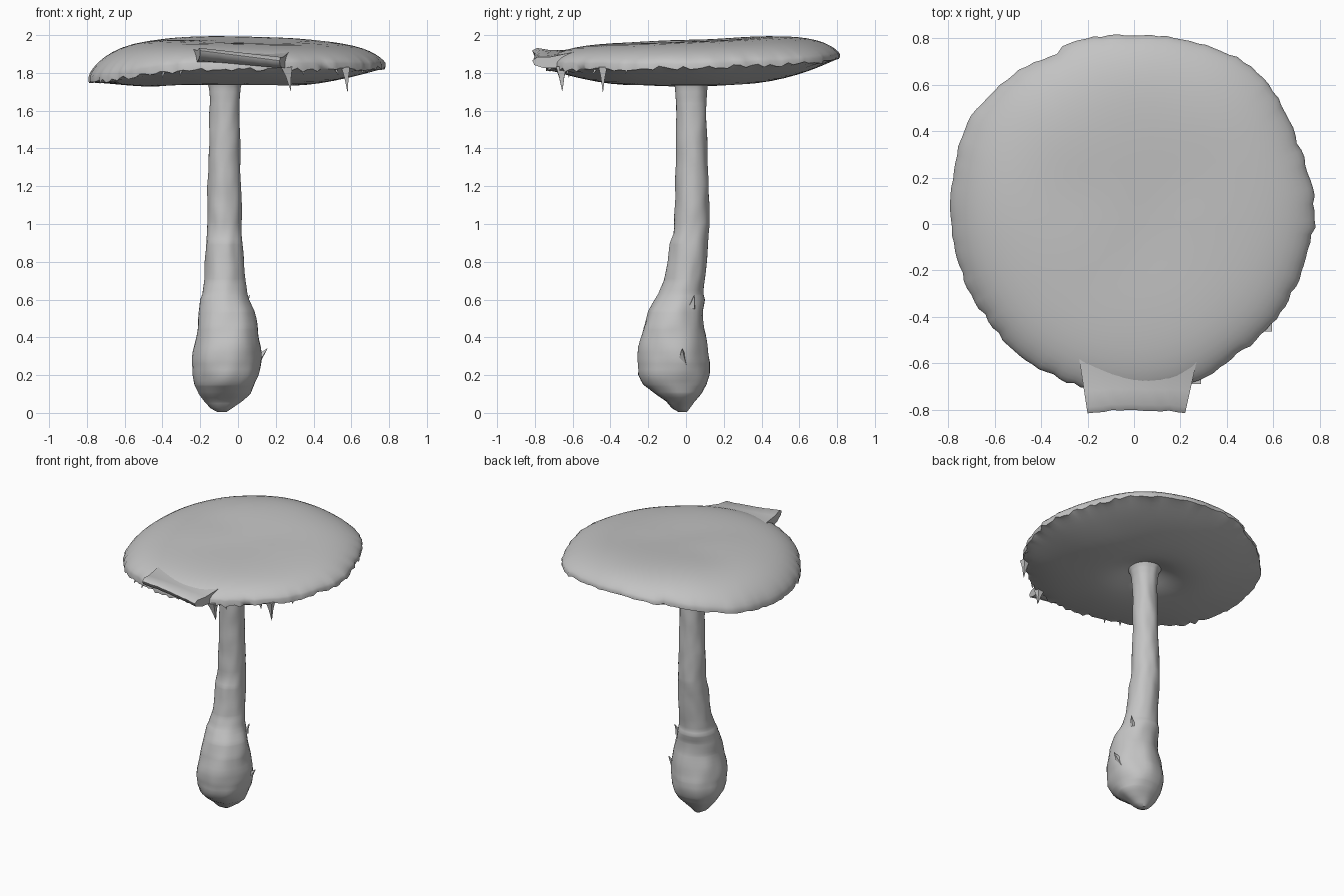
import bpy, bmesh, math, random
from mathutils import Vector, noise

if "Cube" in bpy.data.objects:
    bpy.data.objects.remove(bpy.data.objects["Cube"])

random.seed(4)
grey = bpy.data.materials.new("plain grey")
grey.diffuse_color = (0.55, 0.55, 0.55, 1)
grey.use_nodes = True
grey.node_tree.nodes["Principled BSDF"].inputs["Base Color"].default_value = grey.diffuse_color


def lerp_table(table, t):
    """Linear interpolation of rows (key, values...)."""
    for a, b in zip(table, table[1:]):
        if t <= b[0]:
            k = max(0.0, (t - a[0]) / (b[0] - a[0]))
            return [p + (q - p) * k for p, q in zip(a[1:], b[1:])]
    return list(table[-1][1:])


def skin(name, rings, smooth=40):
    """Closed skin over rings of equal point count, with fan caps."""
    bm = bmesh.new()
    loops = [[bm.verts.new(p) for p in ring] for ring in rings]
    n = len(loops[0])
    for a, b in zip(loops, loops[1:]):
        for i in range(n):
            j = (i + 1) % n
            bm.faces.new((a[i], a[j], b[j], b[i]))
    for loop in (loops[0], loops[-1]):
        mid = sum((v.co for v in loop), Vector()) / n
        c = bm.verts.new(mid)
        for i in range(n):
            bm.faces.new((c, loop[i], loop[(i + 1) % n]))
    bmesh.ops.recalc_face_normals(bm, faces=bm.faces)
    mesh = bpy.data.meshes.new(name)
    bm.to_mesh(mesh)
    bm.free()
    obj = bpy.data.objects.new(name, mesh)
    bpy.context.collection.objects.link(obj)
    mesh.materials.append(grey)
    bpy.ops.object.select_all(action='DESELECT')
    obj.select_set(True)
    bpy.context.view_layer.objects.active = obj
    bpy.ops.object.shade_smooth_by_angle(angle=math.radians(smooth))
    return obj


def shred(name, base, tip, width):
    """Flat torn spike running from base to tip."""
    base, tip = Vector(base), Vector(tip)
    axis = (tip - base).normalized()
    side = axis.orthogonal().normalized()
    other = axis.cross(side)
    rings = []
    for t, w in ((0, 1), (0.4, 0.5), (1, 0.04)):
        c = base.lerp(tip, t)
        rings.append([c + (side * math.cos(a) + other * math.sin(a)) * width * w
                      for a in (0, math.pi / 2, math.pi, 1.5 * math.pi)])
    skin(name, rings)


# Cap rim: angle, radius, lower edge height, edge thickness
RIM = [(0, .78, 1.83, .02), (25, .775, 1.84, .02), (42, .81, 1.85, .02),
       (54, .83, 1.86, .02), (70, .805, 1.875, .015), (90, .792, 1.885, .015),
       (112, .81, 1.87, .015), (115, .785, 1.865, .015), (128, .81, 1.84, .02),
       (150, .83, 1.785, .02), (170, .795, 1.755, .025), (190, .78, 1.75, .025),
       (210, .765, 1.765, .025), (232, .76, 1.80, .03), (251, .755, 1.82, .035),
       (270, .755, 1.825, .035), (290, .75, 1.82, .035), (308, .73, 1.82, .03),
       (324, .745, 1.82, .03), (345, .755, 1.83, .02), (360, .78, 1.83, .02)]
SEG = 144
rim = []
for i in range(SEG):
    deg = 360 * i / SEG
    # average over neighbouring angles so the crown stays smooth
    soft = [lerp_table(RIM, (deg + d) % 360) for d in (-8, -4, 0, 4, 8)]
    r, z, th = (sum(c) / 5 for c in zip(*soft))
    edge_r = lerp_table(RIM, deg)[0]
    torn = 1.0 if deg > 195 or deg < 60 else 0.5
    rim.append((math.radians(deg), r, edge_r - r + random.uniform(-.007, .007) * torn,
                z, random.uniform(-.015, .008) * torn, th))


def cap_ring(s, upper):
    """One ring of the cap at relative radius s, on its top or underside."""
    ring = []
    for a, r, dr, z_low, dz, th in rim:
        fray = s ** 30
        rad = s * (0.785 + (r - 0.785) * s ** 3 + dr * fray)
        x, y = rad * math.cos(a), 0.02 + rad * math.sin(a)
        n = noise.noise(Vector((x * 3, y * 3, 1.0 if upper else 5.0)))
        if upper:
            crown = 1.968 + 0.045 * y - 0.02 * x + 0.06 * s * s
            edge = z_low + th
            z = edge + (crown - edge) * max(0, 1 - s ** 3) ** 0.7
            z = min(2.0, z + 0.008 * n * (1 - s) + dz * 0.3 * fray)
        else:
            z = 1.722 + (z_low - 1.722) * s ** 2.6 + 0.012 * n * s * (1 - s ** 4)
            # hollow around the top of the stem
            d = math.hypot(x + 0.07, y - 0.03)
            z += 0.095 * math.exp(-(d / 0.19) ** 2) + dz * fray
        ring.append((x, y, z))
    return ring


steps = [.06, .12, .18, .24, .3, .36, .45, .55, .64, .72, .79, .85, .9, .94, .97, .99, 1]
skin("cap", [cap_ring(s, True) for s in steps]
     + [cap_ring(s, False) for s in reversed(steps)], 50)

# Torn flap of skin folded out over the front rim
FLAP = [(-.52, 1.925), (-.62, 1.92), (-.71, 1.915), (-.775, 1.925), (-.8, 1.91),
        (-.79, 1.885), (-.74, 1.86), (-.66, 1.85), (-.52, 1.86)]
rings = []
for k in range(13):
    t = k / 12
    front = .012 * abs(2 * t - 1) ** 2 + random.uniform(-.004, .004)
    ring = []
    for y, z in FLAP:
        out = max(0, (-y - .52) / .28)
        x = -.245 + .53 * t + (.045 - .11 * t) * out
        ring.append((x, y - front * out, z - .045 * t * out + .008 * (1 - t) * out))
    rings.append(ring)
skin("rim_flap", rings, 50)

# Stem with swollen base: height, x min, x max, y min, y max
STEM = [(.005, -.11, -.06, -.04, .005), (.025, -.145, -.03, -.075, .02),
        (.06, -.175, .02, -.105, .045), (.1, -.205, .065, -.165, .08),
        (.15, -.23, .09, -.225, .112), (.2, -.242, .113, -.25, .125),
        (.27, -.24, .12, -.253, .125), (.35, -.23, .118, -.248, .115),
        (.45, -.218, .105, -.23, .095), (.54, -.208, .085, -.2, .088),
        (.6, -.203, .058, -.165, .098), (.63, -.19, .048, -.145, .092),
        (.7, -.18, .04, -.115, .1), (.8, -.175, .032, -.095, .11),
        (.9, -.168, .025, -.085, .12), (.95, -.166, .022, -.068, .122),
        (1.0, -.164, .02, -.062, .124),
        (1.2, -.16, .015, -.056, .12), (1.5, -.152, .01, -.052, .11),
        (1.65, -.15, .01, -.053, .108), (1.72, -.155, .016, -.058, .113),
        (1.77, -.165, .028, -.068, .125), (1.81, -.185, .048, -.09, .145),
        (1.83, -.205, .07, -.11, .165)]
heights = sorted({row[0] for row in STEM} | {.05 + .03 * k for k in range(59)})
rings = []
for z in heights:
    x0, x1, y0, y1 = lerp_table(STEM, z)
    ring = []
    for i in range(36):
        a = 2 * math.pi * i / 36
        c, s = math.cos(a), math.sin(a)
        k = 1 + 0.07 * noise.noise(Vector((c * 1.8, s * 1.8, z * 8)))
        ring.append(((x0 + x1) / 2 + (x1 - x0) / 2 * c * k,
                     (y0 + y1) / 2 + (y1 - y0) / 2 * s * k, z))
    rings.append(ring)
skin("stem", rings, 50)

# Torn shreds hanging from the rim and standing off the base
shred("rim_shred_front", (.26, -.66, 1.83), (.28, -.655, 1.705), .04)
shred("rim_shred_right", (.57, -.44, 1.83), (.58, -.44, 1.7), .032)
for i, deg in enumerate((238, 246, 298, 316, 333)):
    r, z, th = lerp_table(RIM, deg)
    a = math.radians(deg)
    x, y = r * math.cos(a), .02 + r * math.sin(a)
    shred(f"rim_fringe_{i}", (x * .97, y * .97, z + .01), (x, y, z - .03), .018)
shred("base_shred", (.09, -.02, .27), (.155, -.02, .34), .04)
shred("sheath_shred", (.035, .03, .56), (.062, .045, .625), .025)
